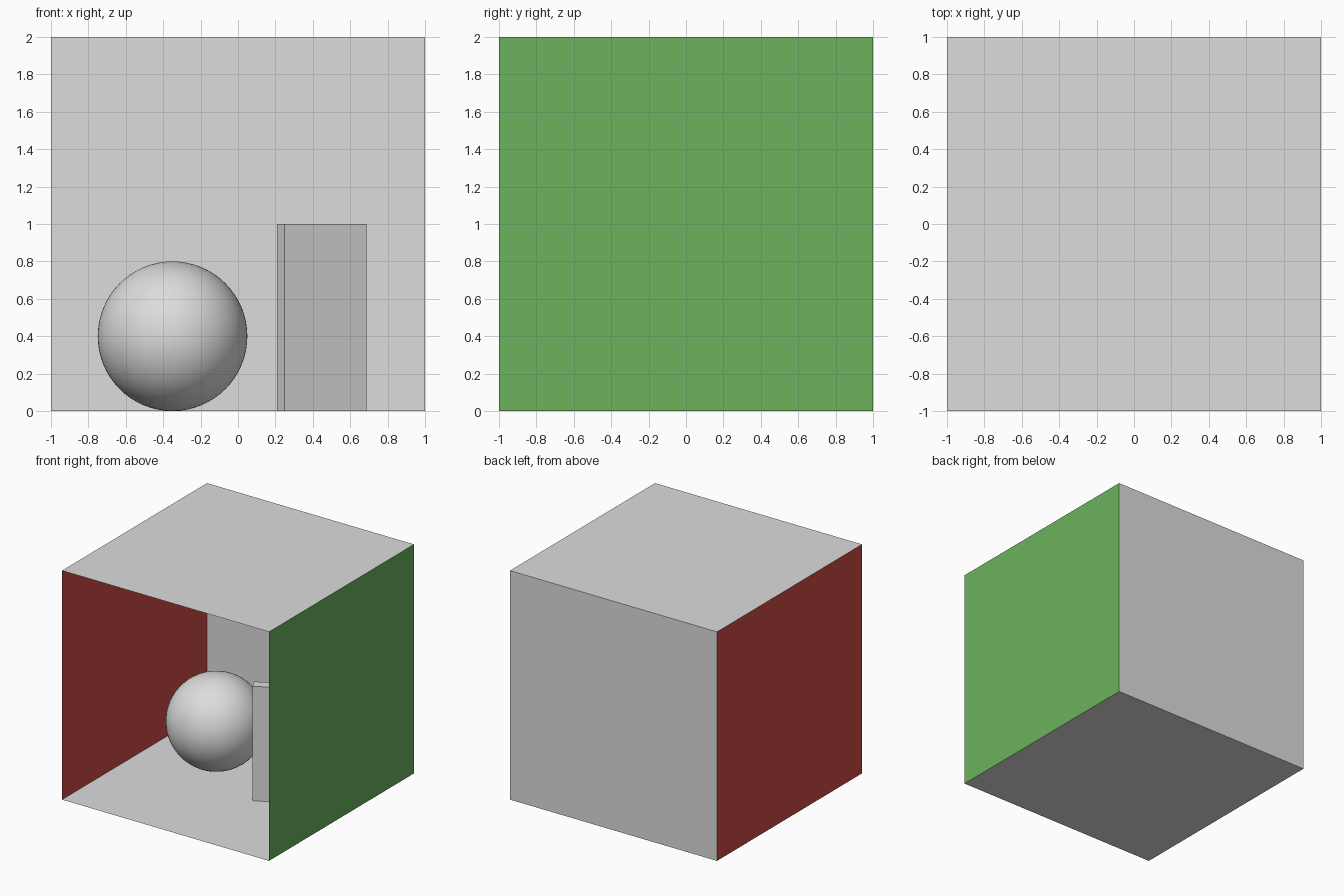
import bpy, math

if "Cube" in bpy.data.objects:
    bpy.data.objects.remove(bpy.data.objects["Cube"])


def material(name, rgb):
    m = bpy.data.materials.new(name)
    m.diffuse_color = (*rgb, 1)
    m.use_nodes = True
    m.node_tree.nodes["Principled BSDF"].inputs["Base Color"].default_value = m.diffuse_color
    return m


grey = material("matte_grey", (0.72, 0.72, 0.72))
red = material("wall_red", (0.63, 0.07, 0.06))
green = material("wall_green", (0.145, 0.45, 0.11))


def finish(name, mat):
    ob = bpy.context.object
    ob.name = name
    ob.data.materials.append(mat)
    return ob


def panel(name, location, rotation, mat):
    """Two-unit square sheet, one side of the open room."""
    bpy.ops.mesh.primitive_plane_add(size=2, location=location, rotation=rotation)
    finish(name, mat)


# Room shell, open at the front, all panels facing outward
Q = math.pi / 2
panel("floor", (0, 0, 0), (math.pi, 0, 0), grey)
panel("ceiling", (0, 0, 2), (0, 0, 0), grey)
panel("back_wall", (0, 1, 1), (-Q, 0, 0), grey)
panel("left_wall", (-1, 0, 1), (0, -Q, 0), red)
panel("right_wall", (1, 0, 1), (0, Q, 0), green)

# Ball resting on the floor
bpy.ops.mesh.primitive_uv_sphere_add(segments=64, ring_count=32, radius=0.4,
                                     location=(-0.35, 0.2, 0.4))
finish("ball", grey)
bpy.ops.object.shade_smooth()

# Thin upright slab, turned towards the right wall
bpy.ops.mesh.primitive_cube_add(size=1, location=(0.447, 0, 0.5),
                                rotation=(0, 0, math.radians(27)))
slab = finish("upright_slab", grey)
slab.scale = (0.492, 0.088, 1)
